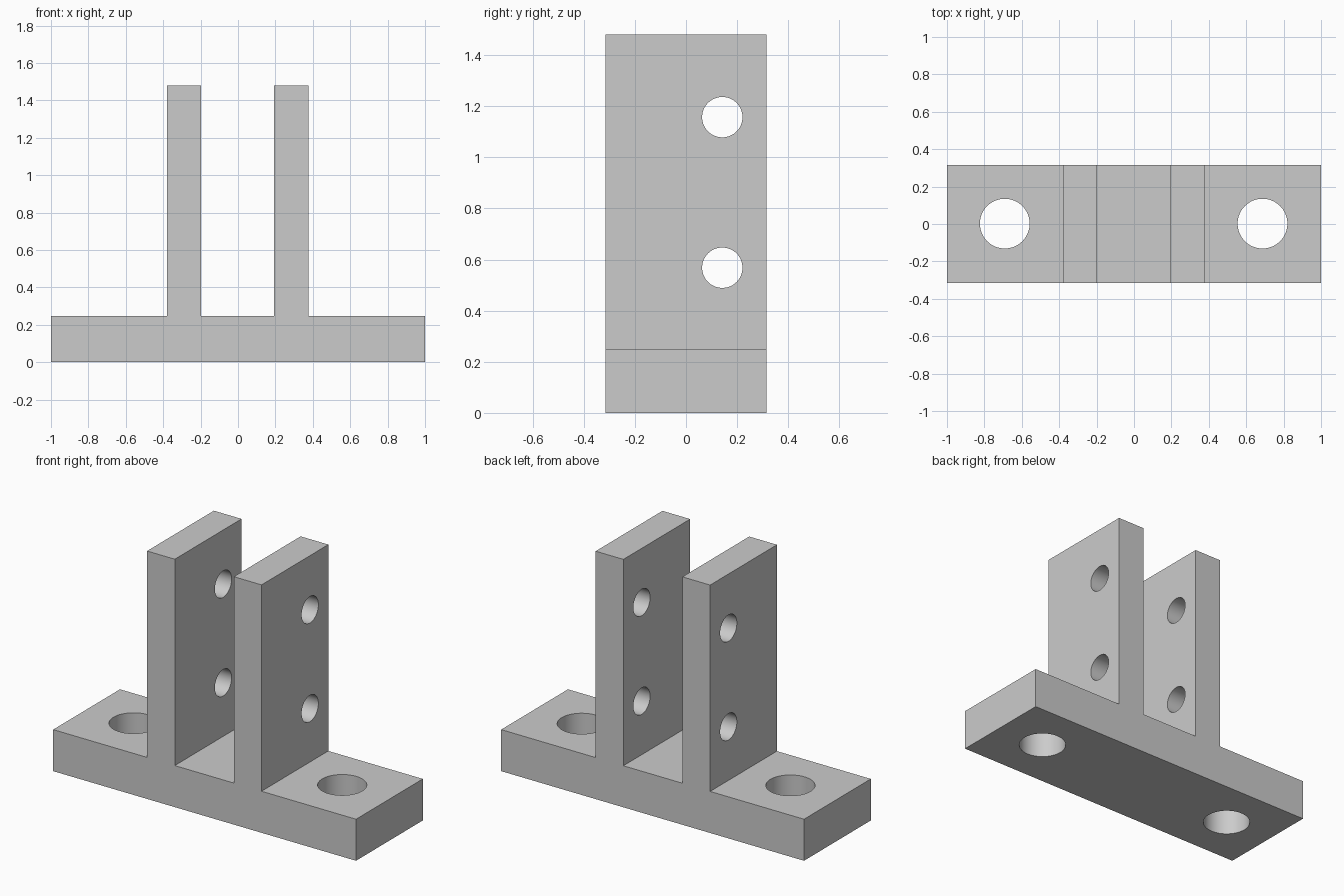
import bpy, bmesh, math
from mathutils import Matrix, Vector

cube = bpy.data.objects.get("Cube")
if cube:
    bpy.data.objects.remove(cube, do_unlink=True)

HALF_DEPTH = 0.315
BASE_TOP, PLATE_TOP = 0.248, 1.48
PLATES = [(-0.38, -0.197), (0.193, 0.376)]

grey = bpy.data.materials.new("plain grey")
grey.use_nodes = True
colour = (0.6, 0.6, 0.6, 1)
grey.diffuse_color = colour
grey.node_tree.nodes["Principled BSDF"].inputs["Base Color"].default_value = colour


def add_object(name, bm):
    bmesh.ops.recalc_face_normals(bm, faces=bm.faces)
    mesh = bpy.data.meshes.new(name)
    bm.to_mesh(mesh)
    bm.free()
    mesh.materials.append(grey)
    obj = bpy.data.objects.new(name, mesh)
    bpy.context.collection.objects.link(obj)
    return obj


def drill(obj, centre, radius, length, axis):
    """Cut a round hole through the object along the given axis."""
    bm = bmesh.new()
    turn = Vector((0, 0, 1)).rotation_difference(Vector(axis)).to_matrix().to_4x4()
    bmesh.ops.create_cone(bm, cap_ends=True, segments=64, radius1=radius, radius2=radius,
                          depth=length, matrix=Matrix.Translation(centre) @ turn)
    cutter = add_object("hole_cutter", bm)
    cutter.hide_render = True
    mod = obj.modifiers.new("hole", 'BOOLEAN')
    mod.operation = 'DIFFERENCE'
    mod.solver = 'EXACT'
    mod.object = cutter
    bpy.context.view_layer.objects.active = obj
    bpy.ops.object.modifier_apply(modifier=mod.name)
    bpy.data.objects.remove(cutter, do_unlink=True)


# Bracket body: base and two upright plates as one extruded profile
outline = [(-1, 0), (1, 0), (1, BASE_TOP)]
for left, right in reversed(PLATES):
    outline += [(right, BASE_TOP), (right, PLATE_TOP), (left, PLATE_TOP), (left, BASE_TOP)]
outline.append((-1, BASE_TOP))

bm = bmesh.new()
front = bm.faces.new([bm.verts.new((x, -HALF_DEPTH, z)) for x, z in outline])
extruded = bmesh.ops.extrude_face_region(bm, geom=[front], use_keep_orig=True)
back = [v for v in extruded["geom"] if isinstance(v, bmesh.types.BMVert)]
bmesh.ops.translate(bm, verts=back, vec=(0, 2 * HALF_DEPTH, 0))
bracket = add_object("clevis_bracket", bm)

# Mounting holes through the base
for x in (-0.691, 0.687):
    drill(bracket, (x, 0.002, BASE_TOP / 2), 0.133, 0.6, (0, 0, 1))

# Pin holes through both plates
for z in (0.568, 1.157):
    drill(bracket, (0, 0.142, z), 0.079, 1.2, (1, 0, 0))

# Smooth hole walls, sharp edges elsewhere
bpy.ops.object.select_all(action='DESELECT')
bracket.select_set(True)
bpy.context.view_layer.objects.active = bracket
bpy.ops.object.shade_smooth_by_angle(angle=math.radians(30))
